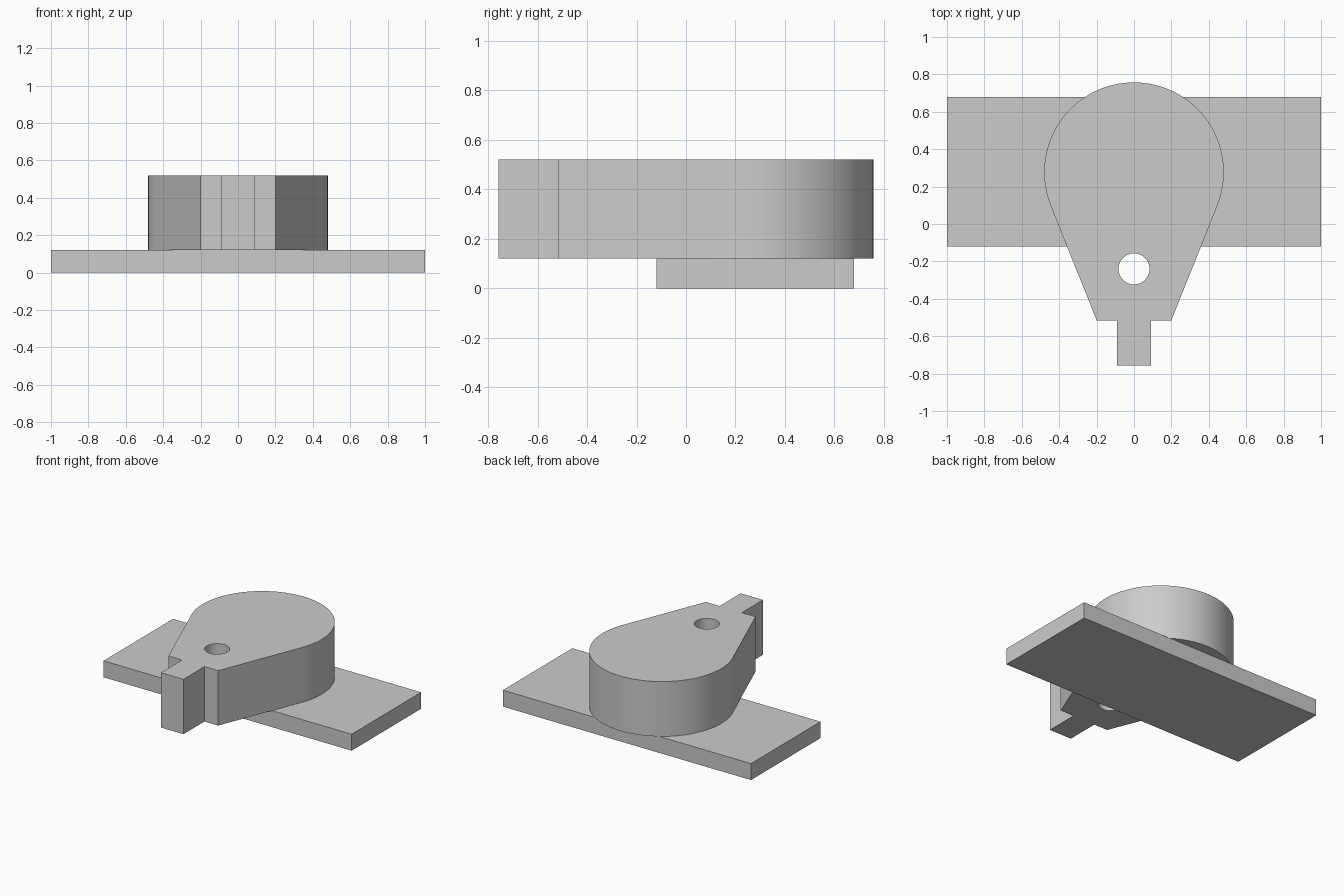
import bpy
import bmesh
from math import acos, atan2, cos, hypot, pi, radians, sin

cube = bpy.data.objects.get("Cube")
if cube:
    bpy.data.objects.remove(cube, do_unlink=True)

grey = bpy.data.materials.new("light grey")
grey.use_nodes = True
color = (0.6, 0.6, 0.6, 1)
grey.diffuse_color = color
grey.node_tree.nodes["Principled BSDF"].inputs["Base Color"].default_value = color


def prism(name, outline, bottom, top):
    """Extrude a counter-clockwise outline straight up."""
    bm = bmesh.new()
    base = bm.faces.new([bm.verts.new((x, y, bottom)) for x, y in outline])
    cap = bmesh.ops.extrude_face_region(bm, geom=[base], use_keep_orig=True)["geom"]
    verts = [v for v in cap if isinstance(v, bmesh.types.BMVert)]
    bmesh.ops.translate(bm, verts=verts, vec=(0, 0, top - bottom))
    bmesh.ops.recalc_face_normals(bm, faces=bm.faces)
    mesh = bpy.data.meshes.new(name)
    bm.to_mesh(mesh)
    bm.free()
    mesh.materials.append(grey)
    obj = bpy.data.objects.new(name, mesh)
    bpy.context.collection.objects.link(obj)
    return obj


def arc(cy, radius, start, end, steps):
    angles = [start + (end - start) * i / steps for i in range(steps + 1)]
    return [(radius * cos(a), cy + radius * sin(a)) for a in angles]


# Flat rectangular base
prism("base_plate", [(-1, -0.12), (1, -0.12), (1, 0.68), (-1, 0.68)], 0, 0.12)

# Teardrop body: round back, tangent sides, blunt nose with a narrow tab
cy, radius = 0.277, 0.48
nose_x, nose_y = 0.2, -0.515
tab_x, tab_y = 0.09, -0.757
dy = nose_y - cy
tangent = atan2(dy, nose_x) + acos(radius / hypot(nose_x, dy))
right_side = [(tab_x, tab_y), (tab_x, nose_y), (nose_x, nose_y)]
left_side = [(-x, y) for x, y in reversed(right_side)]
outline = right_side + arc(cy, radius, tangent, pi - tangent, 96) + left_side
body = prism("teardrop_body", outline, 0.12, 0.52)

# Round through hole near the nose
cutter = prism("hole_cutter", arc(-0.24, 0.083, 0, 2 * pi, 48)[:-1], 0, 0.7)
cutter.hide_render = True
hole = body.modifiers.new("hole", "BOOLEAN")
hole.operation = "DIFFERENCE"
hole.solver = "EXACT"
hole.object = cutter

# Bake the hole, then smooth the curved walls
bpy.ops.object.select_all(action="DESELECT")
bpy.context.view_layer.objects.active = body
body.select_set(True)
bpy.ops.object.modifier_apply(modifier=hole.name)
bpy.data.objects.remove(cutter, do_unlink=True)
bpy.ops.object.shade_smooth_by_angle(angle=radians(30))
